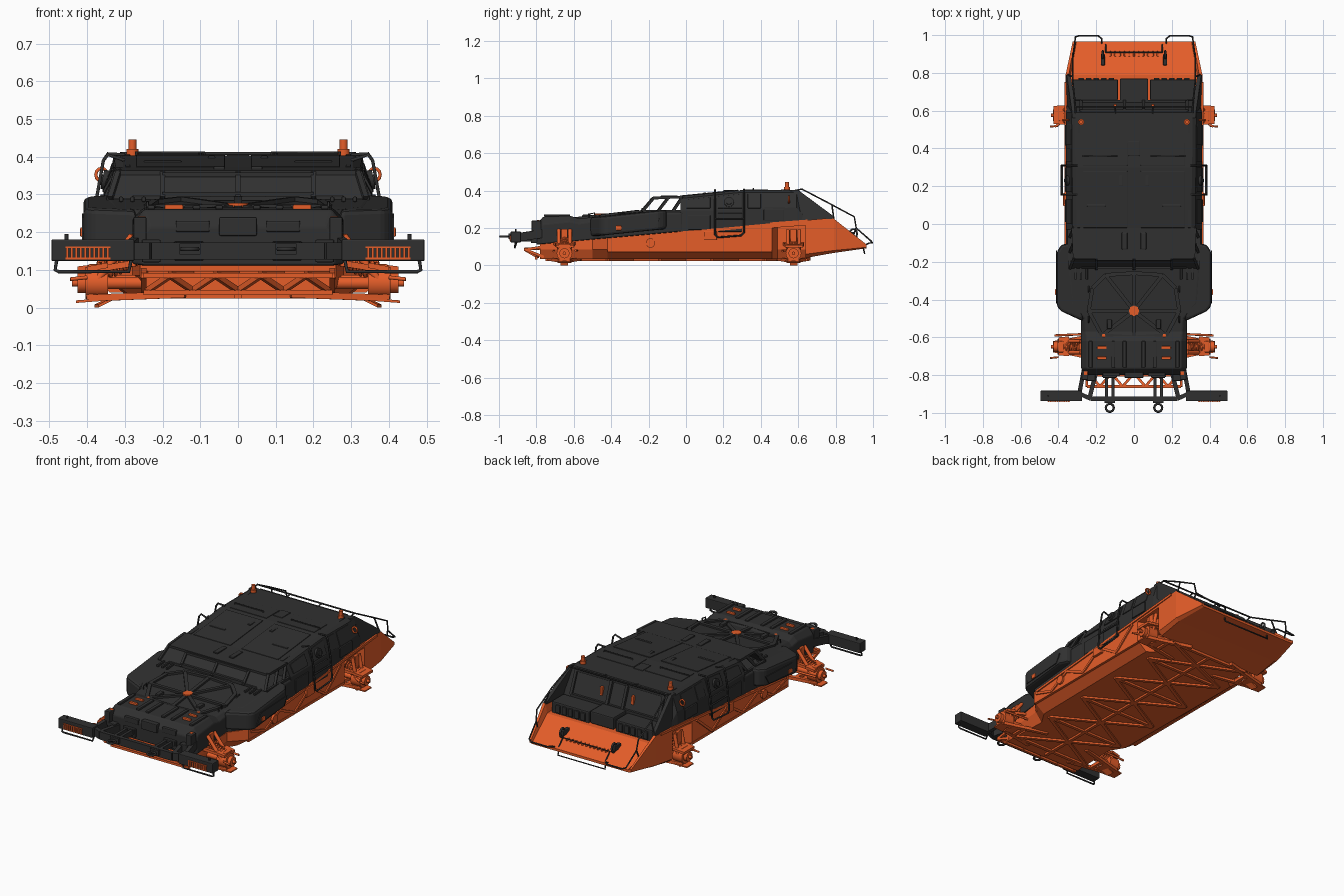
import bpy, bmesh, math
from mathutils import Vector, Matrix

def material(name, col):
    m = bpy.data.materials.new(name)
    m.diffuse_color = col
    return m
DARK = material("dark_armour", (0.03, 0.03, 0.03, 1))
ORANGE = material("orange_paint", (0.78, 0.11, 0.022, 1))

def finish(name, bm, mat, mirror=False, bevel=0):
    bmesh.ops.recalc_face_normals(bm, faces=bm.faces)
    me = bpy.data.meshes.new(name)
    bm.to_mesh(me); bm.free()
    me.materials.append(mat)
    ob = bpy.data.objects.new(name, me)
    bpy.context.collection.objects.link(ob)
    if bevel:
        b = ob.modifiers.new("Bevel", 'BEVEL'); b.width = bevel; b.segments = 2
    if mirror:
        ob.modifiers.new("Mirror", 'MIRROR').use_mirror_merge = False
    return ob

def loft(name, stations, mat, bevel=0):
    """Symmetric hull skinned through (y, half-section points) stations."""
    bm = bmesh.new(); rings = []
    for y, half in stations:
        pts = [(x, y, z) for x, z in half] + [(-x, y, z) for x, z in reversed(half)]
        rings.append([bm.verts.new(p) for p in pts])
    n = len(rings[0])
    for a, b in zip(rings, rings[1:]):
        for i in range(n):
            bm.faces.new((a[i], a[(i+1) % n], b[(i+1) % n], b[i]))
    bm.faces.new(rings[0]); bm.faces.new(rings[-1])
    return finish(name, bm, mat, False, bevel)

def slab(name, pts, off, mat, mirror=True, bevel=0):
    """Polygon extruded along a vector."""
    bm = bmesh.new()
    f = bm.faces.new([bm.verts.new(p) for p in pts])
    r = bmesh.ops.extrude_face_region(bm, geom=[f])
    bmesh.ops.translate(bm, vec=off, verts=[v for v in r['geom'] if isinstance(v, bmesh.types.BMVert)])
    return finish(name, bm, mat, mirror, bevel)

def boxes(name, items, mat, mirror=True, bevel=0.004):
    bm = bmesh.new()
    for loc, size in items:
        bmesh.ops.create_cube(bm, size=1, matrix=Matrix.Translation(loc) @ Matrix.Diagonal((*size, 1)))
    return finish(name, bm, mat, mirror, bevel)

def beams(name, segs, w, h, mat, mirror=True):
    bm = bmesh.new()
    for a, b in segs:
        a, b = Vector(a), Vector(b)
        d = b - a
        m = Matrix.Translation((a + b) / 2) @ d.to_track_quat('Y', 'Z').to_matrix().to_4x4()
        bmesh.ops.create_cube(bm, size=1, matrix=m @ Matrix.Diagonal((w, d.length, h, 1)))
    return finish(name, bm, mat, mirror)

def cyls(name, items, mat, mirror=True, n=16):
    bm = bmesh.new()
    for a, b, r in items:
        a, b = Vector(a), Vector(b)
        m = Matrix.Translation((a + b) / 2) @ (b - a).to_track_quat('Z', 'Y').to_matrix().to_4x4()
        bmesh.ops.create_cone(bm, cap_ends=True, segments=n, radius1=r, radius2=r, depth=(b - a).length, matrix=m)
    ob = finish(name, bm, mat, mirror)
    for p in ob.data.polygons:
        p.use_smooth = len(p.vertices) == 4
    return ob

def tube(name, paths, r, mat, mirror=True, cyclic=False):
    cu = bpy.data.curves.new(name, 'CURVE')
    cu.dimensions = '3D'; cu.bevel_depth = r; cu.bevel_resolution = 1; cu.use_fill_caps = True
    for path in paths:
        for s in ((1, -1) if mirror else (1,)):
            sp = cu.splines.new('POLY'); sp.points.add(len(path) - 1); sp.use_cyclic_u = cyclic
            for p, c in zip(sp.points, path):
                p.co = (s * c[0], c[1], c[2], 1)
    cu.materials.append(mat)
    bpy.context.collection.objects.link(bpy.data.objects.new(name, cu))

def zb(y):                      # seam between the orange hull and dark body
    return 0.115 + (y + 0.76) * 0.091
def hood_z(y):
    return 0.25 + (y + 0.57) * 0.115
def roof_z(y):
    return min(0.403, 0.37 + max(0, y + 0.03) * 0.1)

# Orange lower hull with rear wheel wells and upswept, hollow rear wedge
hull = [(-.78, .26, .25), (-.50, .28, .24), (-.42, .36, .29), (.46, .36, .30), (.49, .29, .26), (.645, .29, .26)]
loft("lower_hull", [(y, [(xb, .035), (xt, .085), (xt, zb(y))]) for y, xt, xb in hull], ORANGE)
slab("wheel_well_top", [(.28, .45, .20), (.36, .45, .20), (.36, .65, .215), (.28, .65, .215)], (0, 0, .03), ORANGE)
loft("rear_wedge", [(.64, [(.34, .04), (.362, .06), (.362, zb(.64)), (.345, zb(.64)), (.335, .20)]),
                    (.79, [(.34, .067), (.362, .08), (.362, .25), (.345, .25), (.335, .195)]),
                    (.965, [(.31, .092), (.325, .097), (.325, .112), (.315, .112), (.305, .106)])], ORANGE)
# Underside ribs
ys = [-.7, -.42, -.14, .14, .42, .64]
ribs = [((-.25, y, .031), (.25, y, .031)) for y in ys]
for a, b in zip(ys, ys[1:]):
    ribs += [((-.25, a, .031), (.25, b, .031)), ((.25, a, .031), (-.25, b, .031))]
beams("belly_ribs", ribs + [((0, -.75, .031), (0, .64, .031))], .018, .014, ORANGE, False)
# Side hull trusses
sy = [-.40, -.27, -.14, .0, .14, .28, .42]
truss = [((.36, a, .085 if i % 2 else zb(a) - .02), (.36, b, zb(b) - .02 if i % 2 else .085))
         for i, (a, b) in enumerate(zip(sy, sy[1:]))]
beams("hull_side_truss", truss + [((.355, -.42, .08), (.355, .46, .08)), ((.36, -.4, zb(-.4) - .008), (.36, .75, zb(.75) - .008))], .014, .014, ORANGE)
cyls("hull_side_cap", [((.35, -.19, .12), (.372, -.19, .12), .025)], ORANGE)
# Front truss under the nose
fr = [((-.25, -.86, .085), (.25, -.86, .085)), ((-.25, -.80, .04), (.25, -.80, .04))]
for i in range(8):
    a, b = -.24 + i * .06, -.18 + i * .06
    p, q = ((a, -.86, .085), (b, -.79, .045)) if i % 2 else ((a, -.79, .045), (b, -.86, .085))
    fr += [(p, q), ((p[0], p[1], .09), (q[0], -.78 if i % 2 == 0 else q[1], .09))]
fr += [((s * .25, -.86, .085), (s * .25, -.76, z)) for s in (1, -1) for z in (.045, .1)]
beams("front_truss", fr, .014, .014, ORANGE, False)

# Dark bonnet and scuttle
nose = [(-.80, .255, .19, .235, .215), (-.765, .28, .22, .25, .26), (-.62, .28, .235, .25, .265), (-.57, .28, .225, .255, .25),
        (-.50, .28, .235, .26, .258), (-.42, .36, .25, .33, .267), (-.22, .36, .275, .345, .288), (-.02, .36, .28, .345, .29)]
loft("bonnet_body", [(y, [(x, zb(y)), (x, zm), (xt, zt)]) for y, x, zm, xt, zt in nose], DARK, .006)
slab("side_fender", [(.33, -.10, .195), (.385, -.11, .195), (.41, -.15, .19), (.41, -.43, .16), (.39, -.46, .16),
                     (.27, -.515, .155), (.27, -.3, .175)], (0, 0, .103), DARK, True, .014)
slab("fender_plate", [(.408, -.42, .18), (.408, -.17, .2), (.408, -.14, .25), (.408, -.38, .24)], (.006, 0, 0), DARK)
boxes("fender_marker", [((.413, -.36, .20), (.012, .03, .025)), ((.366, .13, .16), (.018, .07, .05))], ORANGE)
# Bonnet spokes around a hub
c = Vector((0, -.46, hood_z(-.46) + .004))
ring = [(.0, -.26), (.15, -.27), (.22, -.34), (.24, -.46), (.17, -.59), (0, -.60)]
P = [(x, y, hood_z(y) + .004) for x, y in ring]
beams("bonnet_spokes", [(c, P[i]) for i in (0, 1, 3, 4, 5)] + list(zip(P, P[1:])), .02, .012, DARK)
cyls("bonnet_hub", [(c, c + Vector((0, 0, .01)), .028)], ORANGE, False, 8)
boxes("bonnet_vents", [((x, -.25, .287), (.012, .09, .014)) for x in (.25, .28, .31)] +
      [((.13, -.53, .262), (.025, .05, .018)), ((.2, -.22, .29), (.16, .03, .014))], DARK)
boxes("bonnet_latches", [((x, y, .266), (.05, .016, .014)) for x in (.17,) for y in (-.655, -.71)] + [((.16, -.59, .254), (.02, .02, .01))], ORANGE)
boxes("bonnet_front_straps", [((x, -.69, .266), (.02, .14, .012)) for x in (.05, .11, .23)], DARK)
# Nose face details
boxes("nose_grille", [((0, -.80, .215), (.10, .03, .05)), ((.13, -.80, .16), (.07, .03, .03)), ((.23, -.80, .15), (.05, .06, .06)),
                      ((.12, -.795, .215), (.09, .02, .03))], DARK)
boxes("nose_lamps", [((.255, -.79, .227), (.022, .02, .03))], ORANGE)

# Cabin shell
cab = [(-.03, .325, .295), (.15, .325, .295), (.30, .328, .30), (.59, .33, .31)]
loft("cabin", [(y, [(.36, zb(y)), (.356, zm), (xt, roof_z(y) - .012), (xt - .02, roof_z(y))]) for y, xt, zm in cab] +
     [(.655, [(.355, zb(.655) - .03), (.345, .235), (.325, .24), (.31, .242)])], DARK)
slab("rear_fin", [(.352, .57, .235), (.362, .79, .245), (.356, .79, .262), (.330, .60, .403), (.327, .56, .403)], (-.022, 0, 0), DARK, True, .003)
slab("windscreen", [(-.335, -.235, .288), (.335, -.235, .288), (.31, -.175, .36), (-.31, -.175, .36)], (0, .012, 0), DARK, False)
beams("windscreen_frame", [((0, -.238, .29), (0, -.178, .36)), ((.2, -.238, .29), (.2, -.178, .36)), ((.2, -.231, .30), (0, -.231, .30)),
                           ((.2, -.186, .352), (0, -.186, .352))], .014, .012, DARK)
slab("roof_front", [(-.315, -.185, .352), (.315, -.185, .352), (.325, -.02, .36), (-.325, -.02, .36)], (0, 0, .012), DARK, False)
beams("side_window_frame", [((.338, -.235, .29), (.316, -.175, .36)), ((.316, -.18, .36), (.324, -.02, .366)),
                            ((.34, -.15, .29), (.32, -.095, .362)), ((.34, -.07, .29), (.32, -.02, .365)), ((.342, -.23, .29), (.345, -.02, .29))], .014, .014, DARK)
def roof_panel(name, x0, x1, y0, y1, t=.006):
    slab(name, [(x, y, roof_z(y) - .002) for x, y in ((x0, y0), (x1, y0), (x1, y1), (x0, y1))], (0, 0, t), DARK, True, .002)
roof_panel("roof_hatch", .035, .27, -.02, .28)
roof_panel("roof_hatch_rear", .035, .27, .31, .43, .005)
roof_panel("roof_edge_strip", .285, .30, -.02, .55)
boxes("roof_fittings", [((.07, .24, .398), (.02, .08, .01)), ((.2, .1, .386), (.1, .015, .01)),
                        ((0, .40, .402), (.06, .08, .01)), ((.05, -.09, .37), (.03, .09, .01))], DARK)
# Side panels and window shutters
for i, (y0, y1) in enumerate([(.0, .13), (.17, .30), (.33, .40), (.42, .53)]):
    slab(f"side_panel_{i}", [(.353, y0, .305), (.353, y1, .305), (.328, y1, roof_z(y1) - .022), (.328, y0, roof_z(y0) - .022)],
         (.007, 0, .002), DARK, True, .002)
boxes("door_panel", [((.36, .235, .23), (.012, .13, .10)), ((.36, .07, .23), (.01, .12, .08)), ((.36, .47, .27), (.012, .11, .06))], DARK)
cyls("side_port", [((.335, .23, .335), (.36, .23, .34), .026), ((.35, .23, .335), (.366, .23, .34), .014)], DARK)
# Rear wall, boxes and deck fittings
beams("rear_hatch_bars", [((0, .598, .39), (.28, .598, .39)), ((0, .648, .265), (.28, .648, .265)), ((.28, .598, .39), (.28, .648, .265)),
                          ((.05, .605, .39), (.05, .65, .27))], .016, .016, DARK)
boxes("rear_box", [((0, .71, .235), (.15, .12, .07)), ((.205, .71, .225), (.24, .11, .07))], DARK, True, .006)
boxes("rear_box_louvres", [((.12 + i * .04, .768, .225), (.028, .012, .045)) for i in range(5)], DARK)
boxes("rear_lamps", [((.10, .625, .325), (.016, .02, .05))], ORANGE)
boxes("deck_hook", [((.165, .87, .165), (.022, .06, .03))], DARK)
tube("deck_hook_ring", [[(.165, .895 + .02 * math.cos(t * math.pi / 5), .17 + .025 * math.sin(t * math.pi / 5)) for t in range(10)]], .006, DARK, True, True)
boxes("deck_grip", [((x * .025, .90, .143), (.010, .03, .01)) for x in range(6)], ORANGE)

# Rods and rails
tube("rear_cage", [[(.31, .58, .40), (.31, .62, .408), (.325, .76, .335), (.325, .90, .26), (.32, .91, .20), (.31, .99, .13),
                    (.29, .997, .12), (.19, .997, .12), (.17, .98, .12), (.17, .94, .10)],
                   [(.325, .78, .325), (.35, .79, .25)], [(.32, .91, .20), (.325, .89, .15)], [(0, .62, .408), (.31, .62, .408)],
                   [(.1, .62, .408), (.1, .58, .40)]], .0045, DARK)
tube("rear_step", [[(-.15, .94, .12), (-.15, .955, .065), (.15, .955, .065), (.15, .94, .12)],
                   [(-.15, .95, .11), (-.15, .91, .15), (.15, .91, .15), (.15, .95, .11)]], .0045, DARK, False)
tube("side_ladder", [[(.30, .155, .39), (.345, .155, .405), (.357, .155, .39), (.375, .155, .29), (.385, .155, .165), (.385, .17, .15), (.385, .295, .16),
                      (.385, .31, .175), (.375, .31, .29), (.357, .31, .39), (.345, .31, .408), (.30, .31, .405)],
                     [(.38, .155, .25), (.38, .31, .25)]], .005, DARK)
tube("roof_rail", [[(.09, .36, .40), (.09, .36, .411), (.27, .36, .411), (.27, .36, .40)]], .004, DARK)
tube("bonnet_handles", [[(.24, y, .25), (.24, y, .275), (.24, y + .03, .28), (.24, y + .03, .25)] for y in (-.52, -.36)], .004, DARK)
# Beacons and side lamps
cyls("beacon", [((.28, .54, .40), (.28, .54, .42), .016), ((.28, .54, .42), (.28, .54, .445), .011)], ORANGE)
tube("side_lamp_ring", [[(.362 + .015 * math.cos(t * math.pi / 6), .55, .352 + .017 * math.sin(t * math.pi / 6)) for t in range(12)]], .005, ORANGE, True, True)

# Front bumper
boxes("bumper_plate", [((.385, -.91, .152), (.22, .055, .058))], DARK)
boxes("bumper_lamp", [((.345 + i * .012, -.937, .145), (.007, .012, .026)) for i in range(10)] + [((.398, -.935, .13), (.12, .012, .004)), ((.398, -.935, .16), (.12, .012, .004))], ORANGE, True, 0)
beams("bumper_frame", [((0, -.925, .15), (.23, -.925, .15)), ((.23, -.925, .15), (.285, -.90, .15)), ((.29, -.90, .15), (.265, -.77, .17)),
                       ((.235, -.92, .15), (.20, -.78, .15))], .022, .045, DARK)
beams("tow_arm", [((.11, -.77, .155), (.11, -.94, .155)), ((.145, -.77, .155), (.145, -.94, .155)), ((.10, -.94, .155), (.155, -.94, .155))], .016, .03, DARK)
tube("tow_ring", [[(.128 + .021 * math.cos(t * math.pi / 7), -.973 + .021 * math.sin(t * math.pi / 7), .155) for t in range(14)]], .006, DARK, True, True)
tube("bumper_guard", [[(.48, -.91, .13), (.485, -.915, .10), (.475, -.915, .095), (.29, -.915, .095), (.28, -.90, .14)], [(.455, -.91, .18), (.455, -.91, .195)]], .005, DARK)
boxes("bumper_mount", [((.26, -.80, .20), (.035, .05, .08)), ((.13, -.79, .15), (.08, .04, .05))], DARK)

# Independent suspension, front and rear
for tag, y, xi, xo in (("front", -.65, .26, .40), ("rear", .575, .33, .425)):
    beams(f"{tag}_upper_arm", [((.27, y + s * .05, .118), (.395, y + s * .025, .098)) for s in (1, -1)], .018, .016, ORANGE)
    beams(f"{tag}_lower_arm", [((.14, y + s * .08, .035), (.40, y + s * .02, .025)) for s in (1, -1)] + [((.28, y - .045, .03), (.28, y + .045, .03))], .02, .018, ORANGE)
    slab(f"{tag}_skid_plate", [(.30, y - .05, .022), (.43, y - .03, .012), (.43, y + .03, .012), (.30, y + .05, .022)], (0, 0, .007), ORANGE)
    slab(f"{tag}_skid_tip", [(.33, y - .02, .02), (.37, y - .02, .0), (.38, y + .02, .0), (.34, y + .02, .02)], (0, 0, .008), ORANGE)
    slab(f"{tag}_arm_cover", [(.345, y - .05, .105), (xo, y - .045, .095), (xo, y + .05, .095), (.345, y + .055, .105)], (0, 0, .014), ORANGE)
    cyls(f"{tag}_hub", [((.345, y, .065), (.405, y, .065), .042), ((.40, y, .065), (.425, y, .065), .027), ((.16, y, .065), (.36, y, .065), .016),
                        ((.42, y, .065), (.44, y, .065), .009)], ORANGE)
    cyls(f"{tag}_damper", [((xi + .02, y + s * .03, .19), (.375, y + s * .03, .07), .01) for s in (1, -1)], ORANGE)
    boxes(f"{tag}_tower", [((xi + .022, y, .16), (.02, .035, .07)), ((.385, y, .07), (.025, .06, .09))], ORANGE)
    cyls(f"{tag}_tie_rod", [((.2, y + .07, .08), (.42, y + .06 if y < 0 else y - .06, .08), .006), ((.40, y - .055, .08), (.445, y - .06, .075), .005)], ORANGE)
    a, b = Vector((.29, y, .125)), Vector((.385, y, .085))
    tube(f"{tag}_spring", [[(a.lerp(b, t / 60) + Vector((0, .028 * math.cos(t * .785), .024 * math.sin(t * .785))))[:] for t in range(61)]], .005, ORANGE)
